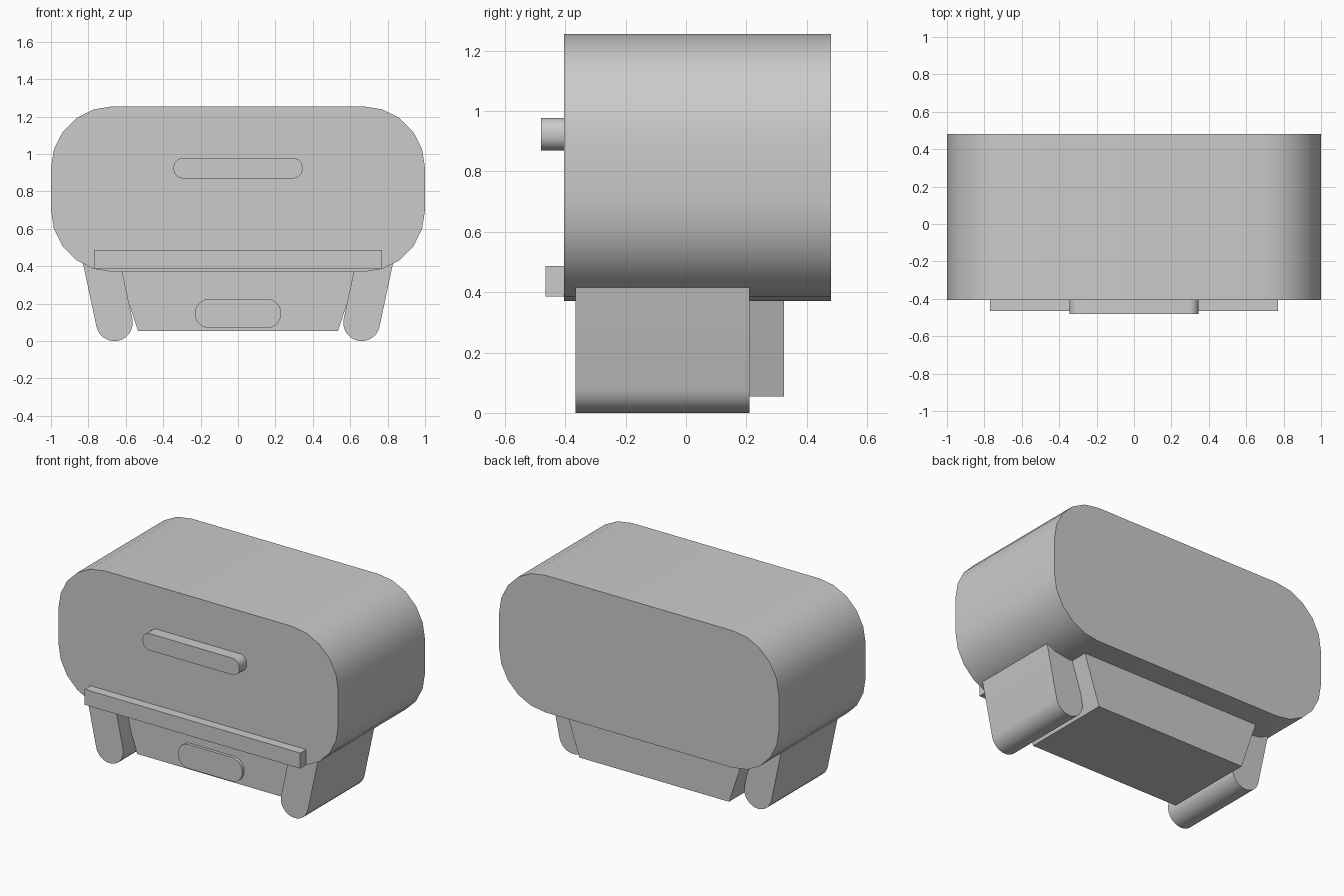
import bpy
from math import sin, cos, pi, radians

cube = bpy.data.objects.get("Cube")
if cube:
    bpy.data.objects.remove(cube, do_unlink=True)

grey = bpy.data.materials.new("plain grey")
grey.use_nodes = True
grey.diffuse_color = (0.6, 0.6, 0.6, 1)
grey.node_tree.nodes["Principled BSDF"].inputs["Base Color"].default_value = (0.6, 0.6, 0.6, 1)


def arc(cx, cz, r, start, end, steps):
    """Points along an arc, angles in degrees, counter-clockwise."""
    angles = [radians(start + (end - start) * i / steps) for i in range(steps + 1)]
    return [(cx + r * cos(a), cz + r * sin(a)) for a in angles]


def rounded_rect(half_w, z0, z1, r, steps):
    x = half_w - r
    corners = [(x, z1 - r), (-x, z1 - r), (-x, z0 + r), (x, z0 + r)]
    return [p for i, (cx, cz) in enumerate(corners)
            for p in arc(cx, cz, r, 90 * i, 90 * i + 90, steps)]


def extrude(name, profile, y0, y1, smooth=True):
    """Prism from a counter-clockwise x/z profile, running from y0 to y1."""
    n = len(profile)
    verts = [(x, y, z) for y in (y0, y1) for x, z in profile]
    faces = [tuple(range(n)), tuple(reversed(range(n, 2 * n)))]
    faces += [(i, i + n, (i + 1) % n + n, (i + 1) % n) for i in range(n)]
    mesh = bpy.data.meshes.new(name)
    mesh.from_pydata(verts, [], faces)
    mesh.materials.append(grey)
    obj = bpy.data.objects.new(name, mesh)
    bpy.context.collection.objects.link(obj)
    if smooth:
        bpy.ops.object.select_all(action='DESELECT')
        bpy.context.view_layer.objects.active = obj
        obj.select_set(True)
        bpy.ops.object.shade_smooth_by_angle(angle=radians(35))
    return obj


# Main body with rounded corners
extrude("body", rounded_rect(1.0, 0.37, 1.255, 0.33, 5), -0.405, 0.48)

# Front handle and ledge
extrude("handle", rounded_rect(0.345, 0.87, 0.978, 0.048, 5), -0.48, -0.39)
extrude("ledge", [(-0.77, 0.386), (0.77, 0.386), (0.77, 0.486), (-0.77, 0.486)],
        -0.465, -0.39, smooth=False)

# Tapered base box and the pill plate on its front
extrude("base", [(-0.535, 0.055), (0.535, 0.055), (0.66, 0.43), (-0.66, 0.43)],
        -0.265, 0.325, smooth=False)
extrude("base_plate", rounded_rect(0.23, 0.07, 0.225, 0.075, 6), -0.285, -0.25)

# Splayed legs with round feet, tops buried in the body
tilt, length = 12, 0.45
foot = arc(0.661, 0.098, 0.098, 180 - tilt, 360 - tilt, 14)
dx, dz = length * sin(radians(tilt)), length * cos(radians(tilt))
leg = foot + [(foot[-1][0] + dx, foot[-1][1] + dz), (foot[0][0] + dx, foot[0][1] + dz)]
extrude("left_leg", leg, -0.367, 0.21)
extrude("right_leg", [(-x, z) for x, z in reversed(leg)], -0.367, 0.21)
